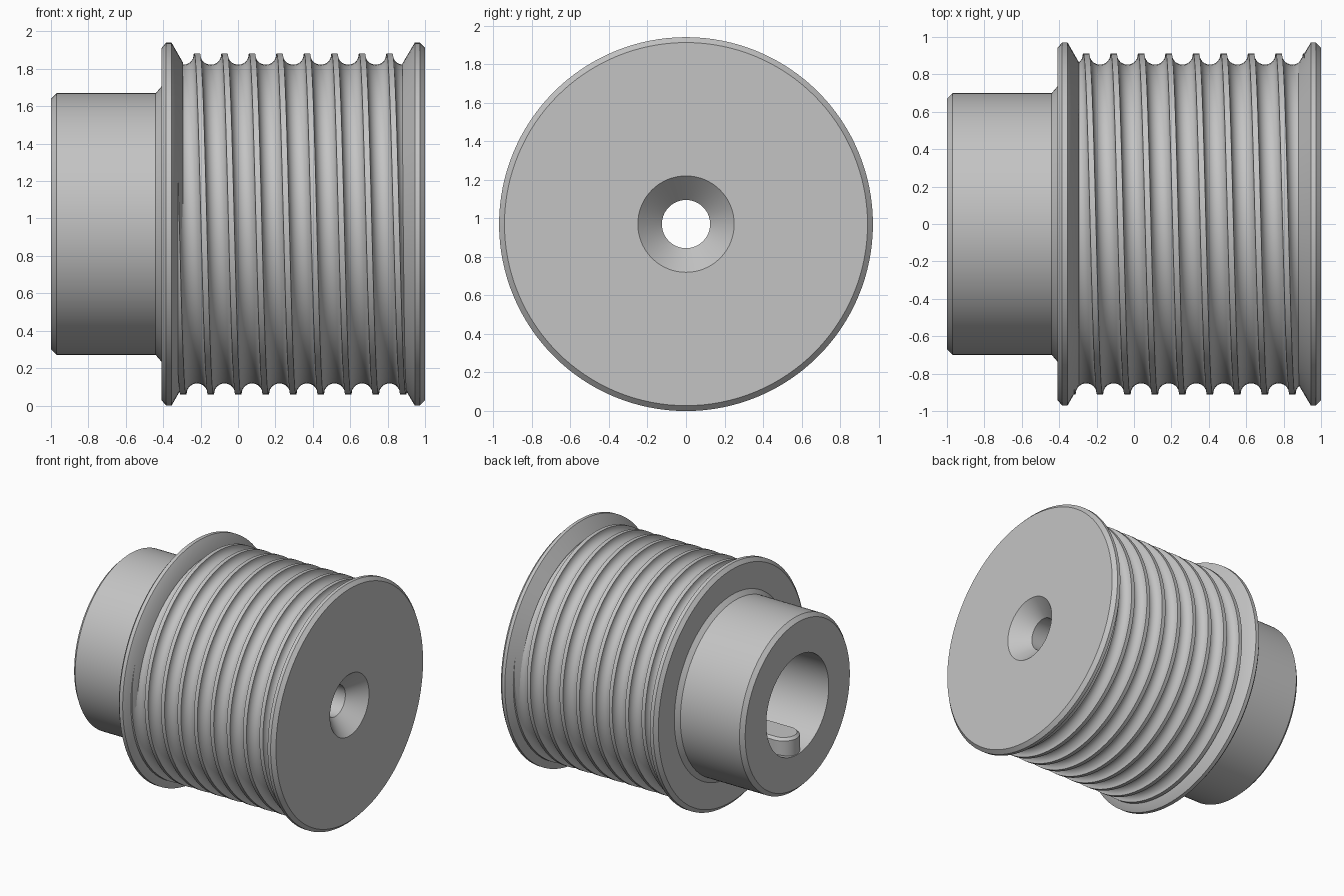
import bpy, bmesh
from math import sin, cos, pi, tau

if "Cube" in bpy.data.objects:
    bpy.data.objects.remove(bpy.data.objects["Cube"], do_unlink=True)

AXIS_Z = 0.97     # height of the drum axis, which runs along x
SEGS = 128

metal = bpy.data.materials.new("grey_metal")
metal.use_nodes = True
grey = (0.55, 0.55, 0.55, 1)
metal.diffuse_color = grey
metal.node_tree.nodes["Principled BSDF"].inputs["Base Color"].default_value = grey


def finish(bm, name):
    bmesh.ops.recalc_face_normals(bm, faces=bm.faces)
    mesh = bpy.data.meshes.new(name)
    bm.to_mesh(mesh)
    bm.free()
    mesh.materials.append(metal)
    obj = bpy.data.objects.new(name, mesh)
    bpy.context.collection.objects.link(obj)
    bpy.ops.object.select_all(action="DESELECT")
    obj.select_set(True)
    bpy.context.view_layer.objects.active = obj
    bpy.ops.object.shade_smooth_by_angle(angle=pi / 6)
    return obj


def around_axis(x, r, angle):
    """Point at an angle measured from the top towards the front."""
    return (x, -r * sin(angle), AXIS_Z + r * cos(angle))


def revolve(name, profile):
    """Turn a closed (x, radius) profile around the drum axis."""
    bm = bmesh.new()
    rings = [[bm.verts.new(around_axis(x, r, tau * i / SEGS)) for i in range(SEGS)]
             for x, r in profile]
    for k, ring in enumerate(rings):
        after = rings[(k + 1) % len(rings)]
        for i in range(SEGS):
            j = (i + 1) % SEGS
            bm.faces.new((ring[i], ring[j], after[j], after[i]))
    return finish(bm, name)


# Hub, two flanges, core, countersunk hole and blind bore
revolve("drum_body", [
    (-1, 0.67), (-0.97, 0.70), (-0.44, 0.70), (-0.41, 0.735),      # hub
    (-0.41, 0.94), (-0.385, 0.97), (-0.355, 0.97), (-0.295, 0.865),  # inner flange
    (-0.295, 0.84), (0.88, 0.84),                                   # core
    (0.88, 0.86), (0.945, 0.97), (0.972, 0.97), (1, 0.942),         # outer flange
    (1, 0.25), (0.875, 0.125), (0.6, 0.125),                        # screw hole
    (0.6, 0.40), (-1, 0.40),                                        # bore
])


# Helical rope groove: one round groove and one flat crest per pitch
def helical_groove(name, pitch=0.147, groove=0.058, crest=0.912, turns=12,
                   start=-0.66, low=-0.38, high=0.965, steps=14):
    section = [(pitch / 2 - groove * cos(pi * k / steps),
                crest - 0.06 * sin(pi * k / steps)) for k in range(steps + 1)]
    path = [(start + pitch * t + x, r) for t in range(turns) for x, r in section]
    bm = bmesh.new()
    columns = []
    for i in range(SEGS):
        shift = pitch * i / SEGS
        columns.append([bm.verts.new(around_axis(min(max(x + shift, low), high), r,
                                                 tau * i / SEGS)) for x, r in path])
    # The last column joins the first one a full pitch further on
    columns.append(columns[0][len(section):])
    for left, right in zip(columns, columns[1:]):
        for j in range(min(len(left), len(right)) - 1):
            quad = (left[j], left[j + 1], right[j + 1], right[j])
            xs = [v.co.x for v in quad]
            if max(xs) > low and min(xs) < high:
                bm.faces.new(quad)
    bmesh.ops.delete(bm, geom=[v for v in bm.verts if not v.link_faces], context="VERTS")
    return finish(bm, name)


helical_groove("rope_groove")


# Round-ended key standing on the floor of the bore
def shaft_key(name, half=0.12, chamfer=0.02, top=AXIS_Z - 0.25, bottom=AXIS_Z - 0.42,
              x_min=-0.995, x_max=0.6, arc=16):
    def outline(inset, z):
        angles = [pi / 2 + pi * k / arc for k in range(arc + 1)]
        r = half - inset
        pts = [(x_min + half + r * cos(a), r * sin(a), z) for a in angles]
        return pts + [(x_max, -r, z), (x_max, r, z)]

    bm = bmesh.new()
    loops = [[bm.verts.new(p) for p in outline(*level)]
             for level in ((0, bottom), (0, top - chamfer), (chamfer, top))]
    for a, b in zip(loops, loops[1:]):
        for i in range(len(a)):
            j = (i + 1) % len(a)
            bm.faces.new((a[i], a[j], b[j], b[i]))
    bm.faces.new(loops[0])
    bm.faces.new(loops[-1])
    return finish(bm, name)


shaft_key("shaft_key")
